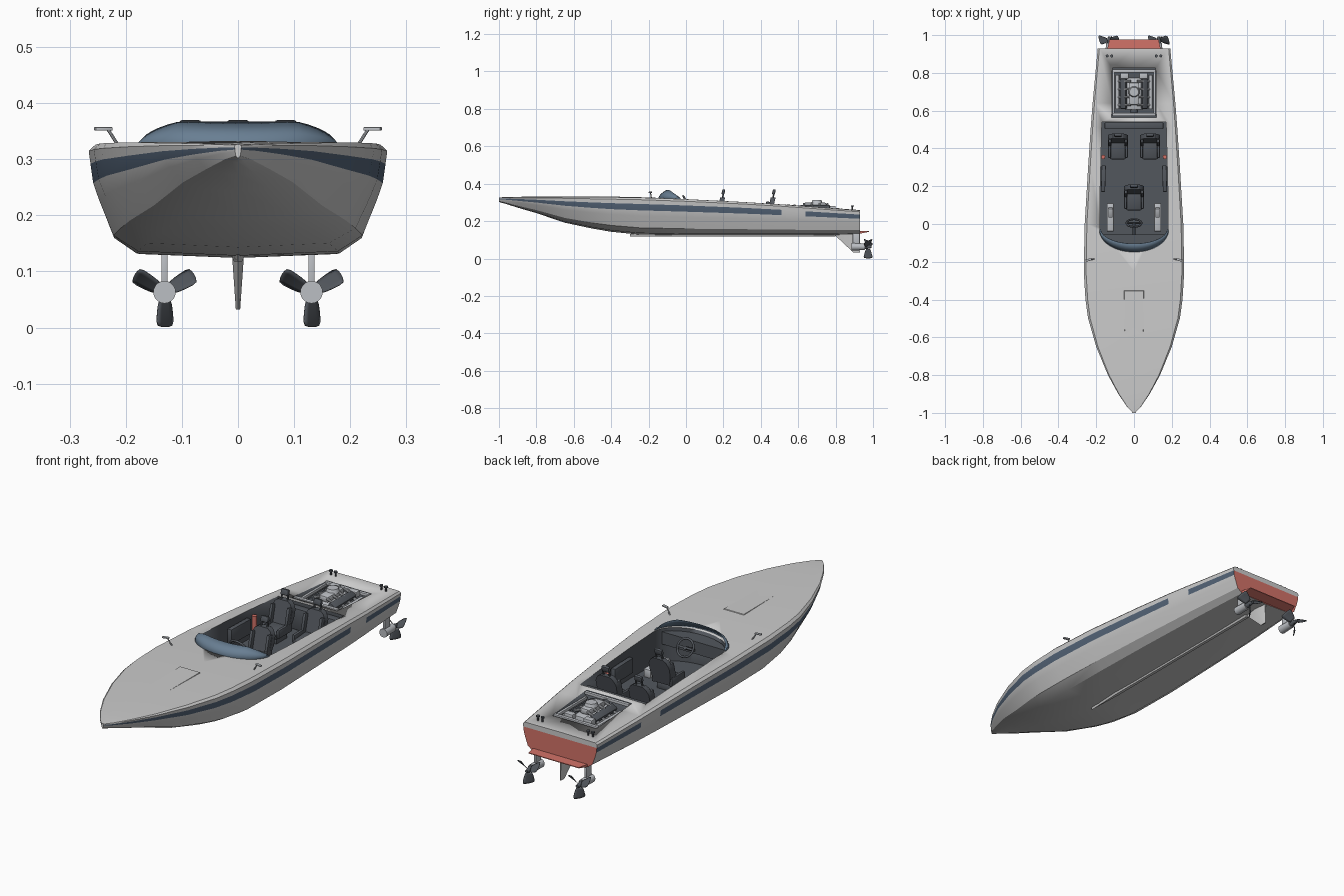
import bpy, bmesh
from math import sin, cos, pi, radians
from mathutils import Vector, Matrix

if "Cube" in bpy.data.objects:
    bpy.data.objects.remove(bpy.data.objects["Cube"])


def mat(name, r, g, b):
    m = bpy.data.materials.new(name)
    m.diffuse_color = (r, g, b, 1)
    m.use_nodes = True
    m.node_tree.nodes["Principled BSDF"].inputs["Base Color"].default_value = m.diffuse_color
    return m


GREY = mat("pale_grey", .62, .62, .61)
NAVY = mat("navy", .09, .13, .19)
DARK = mat("dark_trim", .085, .095, .11)
RED = mat("red", .65, .17, .14)
GLASS = mat("blue_glass", .14, .21, .29)
METAL = mat("metal", .5, .52, .55)


def finish(name, bm, mats=(), angle=30):
    bmesh.ops.recalc_face_normals(bm, faces=bm.faces)
    me = bpy.data.meshes.new(name)
    bm.to_mesh(me)
    bm.free()
    ob = bpy.data.objects.new(name, me)
    bpy.context.collection.objects.link(ob)
    for m in mats:
        me.materials.append(m)
    bpy.ops.object.select_all(action='DESELECT')
    ob.select_set(True)
    bpy.context.view_layer.objects.active = ob
    bpy.ops.object.shade_smooth_by_angle(angle=radians(angle))
    return ob


def box(name, c, s, m=None, rot=(0, 0, 0), bevel=.003):
    bm = bmesh.new()
    bmesh.ops.create_cube(bm, size=1)
    bmesh.ops.scale(bm, vec=s, verts=bm.verts)
    if bevel:
        bmesh.ops.bevel(bm, geom=bm.edges[:], offset=bevel, segments=2, affect='EDGES', profile=.5)
    ob = finish(name, bm, [m] if m else [])
    ob.location, ob.rotation_euler = c, rot
    return ob


def tube(name, a, b, r, m=None, r2=None, n=16):
    a, b = Vector(a), Vector(b)
    bm = bmesh.new()
    bmesh.ops.create_cone(bm, cap_ends=True, segments=n, radius1=r, radius2=r if r2 is None else r2, depth=(b - a).length)
    ob = finish(name, bm, [m] if m else [])
    ob.rotation_mode = 'QUATERNION'
    ob.rotation_quaternion = (b - a).to_track_quat('Z', 'Y')
    ob.location = (a + b) / 2
    return ob


def prism(name, pts, place0, place1, mats=(), index=0):
    """Loft a 2D outline between two placing functions."""
    bm = bmesh.new()
    A = [bm.verts.new(place0(*p)) for p in pts]
    B = [bm.verts.new(place1(*p)) for p in pts]
    bm.faces.new(A)
    bm.faces.new(B)
    for i in range(len(pts)):
        j = (i + 1) % len(pts)
        bm.faces.new((A[i], A[j], B[j], B[i]))
    for f in bm.faces:
        f.material_index = index
    return finish(name, bm, mats)


def level(z):
    return lambda x, y: (x, y, z)


# hull stations: y, half width, sheer z, keel z, chine width ratio
ST = [(-1, .006, .325, .302, .3), (-.97, .035, .326, .294, .32), (-.9, .083, .328, .272, .36),
      (-.8, .138, .329, .243, .42), (-.65, .2, .33, .192, .5), (-.5, .243, .329, .16, .58),
      (-.4, .257, .328, .143, .63), (-.25, .266, .326, .128, .67), (0, .261, .317, .124, .69),
      (.3, .243, .302, .124, .71), (.51, .229, .289, .124, .72), (.64, .219, .279, .125, .73),
      (.93, .192, .257, .128, .74)]


def deck_z(y):
    for a, b in zip(ST, ST[1:]):
        if y <= b[0]:
            return a[2] + (b[2] - a[2]) * (y - a[0]) / (b[0] - a[0])
    return ST[-1][2]


bm = bmesh.new()
rings = []
for y, w, zs, zk, rc in ST:
    zc = zk + .04 * (zs - zk)
    half = [(0, zk)]
    for t, f in ((0, 0), (.5, .15), (.79, .48), (.91, .64), (.965, .82), (1, .94)):
        half.append((w * (rc + (1 - rc) * t), zc + f * (zs - zc)))
    half += [(w * .955, zs), (0, zs + .002)]
    ring = half + [(-x, z) for x, z in half[7:0:-1]]
    rings.append([bm.verts.new((x, y, z)) for x, z in ring])
for i in range(len(ST) - 1):
    A, B = rings[i], rings[i + 1]
    for j in range(16):
        k = (j + 1) % 16
        f = bm.faces.new((A[j], A[k], B[k], B[j]))
        if min(j, 15 - j) == 4 and ST[i][0] != .51:
            f.material_index = 1
bm.faces.new(rings[0])
S = rings[-1]
for k in range(8):
    loop = [S[k], S[k + 1], S[(15 - k) % 16], S[(16 - k) % 16]]
    f = bm.faces.new(list(dict.fromkeys(loop)))
    f.material_index = 3 if k < 5 else 0
SLOTS = [GREY, NAVY, DARK, RED]
hull = finish("hull", bm, SLOTS)

# cockpit and engine bay openings
arc = [(.18 * sin(a), -.02 - .11 * cos(a)) for a in [radians(-90 + 10 * i) for i in range(19)]]
cockpit = arc + [(.18, .15), (.17, .54), (-.17, .54), (-.18, .15)]
bay = [(-.118, .565), (.118, .565), (.115, .825), (-.115, .825)]
for nm, pts, z in (("cockpit", cockpit, .165), ("engine_bay", bay, .2)):
    cut = prism(nm + "_cutter", pts, level(z), level(.5), SLOTS, 2)
    cut.hide_render = True
    mod = hull.modifiers.new(nm, 'BOOLEAN')
    mod.object, mod.solver = cut, 'EXACT'
    bpy.context.view_layer.objects.active = hull
    bpy.ops.object.modifier_apply(modifier=nm)
    bpy.data.objects.remove(cut)

# windscreen
bm = bmesh.new()
rows = []
for i in range(25):
    a = radians(-90 + 7.5 * i)
    h = .043 * min(1, max(0, cos(a)) / .8)
    rows.append([bm.verts.new((x * sin(a), -.03 - d * cos(a), z)) for x, d, z in
                 ((.184, .122, .319), (.182, .105, .324 + h * .5), (.176, .075, .324 + h))])
for a, b in zip(rows, rows[1:]):
    for k in range(2):
        bm.faces.new((a[k], b[k], b[k + 1], a[k + 1]))
screen = finish("windscreen", bm, [GLASS])
mod = screen.modifiers.new("thickness", 'SOLIDIFY')
mod.thickness = .003

# dashboard, steering wheel and column
prism("dashboard", [(x * .97, y * .97) for x, y in arc[2:-2]], level(.25), level(.308), [DARK])
bpy.ops.mesh.primitive_torus_add(major_radius=.04, minor_radius=.005, major_segments=28, minor_segments=8,
                                 location=(0, .005, .3), rotation=(radians(-60), 0, 0))
wheel = bpy.context.object
wheel.name = "steering_wheel"
wheel.data.materials.append(DARK)
bpy.ops.object.shade_smooth()
tube("steering_column", (0, -.06, .265), (0, .008, .301), .008, DARK)
box("wheel_spoke", (0, .005, .3), (.078, .01, .005), DARK, (radians(-60), 0, 0), .001)


# seats: cushion, bolsters, shaped back with headrest posts
def seat(x, y):
    box("seat_base", (x, y - .005, .178), (.07, .08, .03), DARK)
    box("seat_cushion", (x, y - .005, .205), (.085, .105, .03), DARK, (radians(5), 0, 0), .01)
    out = [(.04, 0), (.052, .05), (.053, .09), (.04, .115), (.025, .125)]
    out += [(-a, b) for a, b in out[::-1]]

    def face(t):
        return lambda u, v: (x + u, y + .035 + v * .24 + t, .2 + v)
    prism("seat_back", out, face(-.012), face(.014), [DARK])
    box("headrest", (x, y + .07, .356), (.04, .016, .028), DARK, (radians(-14), 0, 0), .006)
    for s in (-1, 1):
        tube("headrest_post", (x + s * .016, y + .065, .32), (x + s * .016, y + .07, .35), .004, DARK, n=8)
        box("seat_side_bolster", (x + s * .045, y, .215), (.016, .1, .04), DARK, (0, 0, 0), .006)
        box("back_bolster", (x + s * .043, y + .034, .262), (.016, .03, .085), DARK, (radians(-14), 0, 0), .006)


for p in ((0, .13), (-.085, .4), (.085, .4)):
    seat(*p)
box("rear_bench", (0, .52, .225), (.31, .036, .1), DARK)

# propeller blades
def propeller(x):
    bm = bmesh.new()
    for k in range(3):
        R = Matrix.Rotation(2 * pi * k / 3, 3, 'Y')
        grid = []
        for i in range(7):
            t = i / 6
            r, c, p = .012 + .05 * t, .013 + .016 * t ** .7, radians(48 + 12 * t)
            c *= .85 if i == 6 else 1
            grid.append([bm.verts.new(R @ Vector((s * c * cos(p), s * c * sin(p), -(r - .003 * s * s * t))))
                         for s in (-1, -.5, 0, .5, 1)])
        for a, b in zip(grid, grid[1:]):
            for j in range(4):
                bm.faces.new((a[j], a[j + 1], b[j + 1], b[j]))
    ob = finish("propeller", bm, [DARK], 60)
    ob.location = (x, .974, .0625)
    ob.modifiers.new("thickness", 'SOLIDIFY').thickness = .002


for s in (-1, 1):
    # drive leg, gear housing, propeller
    propeller(s * .131)
    box("drive_leg", (s * .131, .91, .105), (.011, .038, .075), METAL, bevel=.002)
    tube("gear_housing", (s * .131, .885, .063), (s * .131, .955, .063), .02, METAL, .018, 20)
    tube("propeller_hub", (s * .131, .955, .063), (s * .131, .992, .063), .014, DARK, .007)
    # mirror
    tube("mirror_post", (s * .212, -.185, .322), (s * .231, -.19, .352), .003, METAL, n=8)
    box("mirror_head", (s * .24, -.19, .354), (.031, .012, .006), METAL, (0, 0, -s * .25), .001)
    # cockpit side fittings
    box("foot_rail", (s * .125, .035, .185), (.038, .15, .04), METAL, bevel=.006)
    box("foot_pedal", (s * .125, .06, .215), (.022, .05, .025), METAL, (radians(20), 0, 0))
    box("side_pocket", (s * .162, .24, .24), (.022, .14, .07), DARK, (0, 0, s * .03))
    tube("extinguisher", (s * .163, .355, .2), (s * .163, .355, .27), .011, RED)
    # stern cleats
    for dx in (-.012, .012):
        x = s * .13 + dx
        tube("cleat_post", (x, .89, .255), (x, .89, .28), .004, DARK, n=8)
        tube("cleat_cap", (x, .89, .277), (x, .89, .284), .008, DARK, n=12)

# swim platform, keel strip and fin
prism("swim_platform", [(-.142, .925), (.142, .925), (.13, .978), (-.13, .978)],
      lambda x, y: (x, y, .146), lambda x, y: (x, y, .132 + (y - .925) * .2), [RED])
prism("keel_strip", [(0, -.3), (.014, -.12), (.014, .8), (-.014, .8), (-.014, -.12)],
      level(.13), lambda x, y: (x * .5, y, .118), [GREY])
prism("keel_fin", [(.785, 0), (.86, .011), (.925, .003), (.925, -.003), (.86, -.011)],
      lambda y, x: (x, y, .135), lambda y, x: (x * .35, .895 + (y - .785) * .25, .032), [GREY])

# foredeck hatch: raised panel with rounded nose
nose = [(.052 * cos(a), -.62 - .045 * sin(a)) for a in [pi * i / 12 for i in range(13)]]
hatch = nose + [(-.055, -.35), (.055, -.35)]
prism("foredeck_hatch", hatch, level(.322), lambda x, y: (x * .93, -.5 + (y + .5) * .97, .3315 + (y + .5) * .004), [GREY])

# engine: frame, block, rocker covers, intake and pipes
for y in (.58, .81):
    box("engine_cross_bar", (0, y, deck_z(y) - .003), (.228, .016, .014), METAL)
box("engine_block", (0, .69, .235), (.1, .17, .07), METAL, bevel=.008)
box("intake_plenum", (0, .69, .285), (.05, .12, .028), METAL, bevel=.008)
tube("air_filter", (0, .7, .295), (0, .7, .312), .03, METAL, .024, 24)
tube("pulley", (0, .59, .262), (0, .605, .262), .022, DARK, n=20)
for s in (-1, 1):
    box("rocker_cover", (s * .055, .69, .268), (.036, .16, .026), DARK, (0, s * .5, 0), .006)
    box("engine_side_rail", (s * .109, .695, .258), (.012, .23, .014), METAL)
    tube("exhaust_manifold", (s * .088, .61, .25), (s * .088, .79, .25), .01, METAL)
    box("engine_accessory", (s * .05, .785, .268), (.045, .03, .026), METAL)
    for i in range(4):
        y = .63 + .042 * i
        tube("exhaust_pipe", (s * .06, y, .262), (s * .09, y, .25), .007, METAL, n=10)
        tube("intake_runner", (s * .018, y, .292), (s * .05, y, .28), .006, METAL, n=10)
